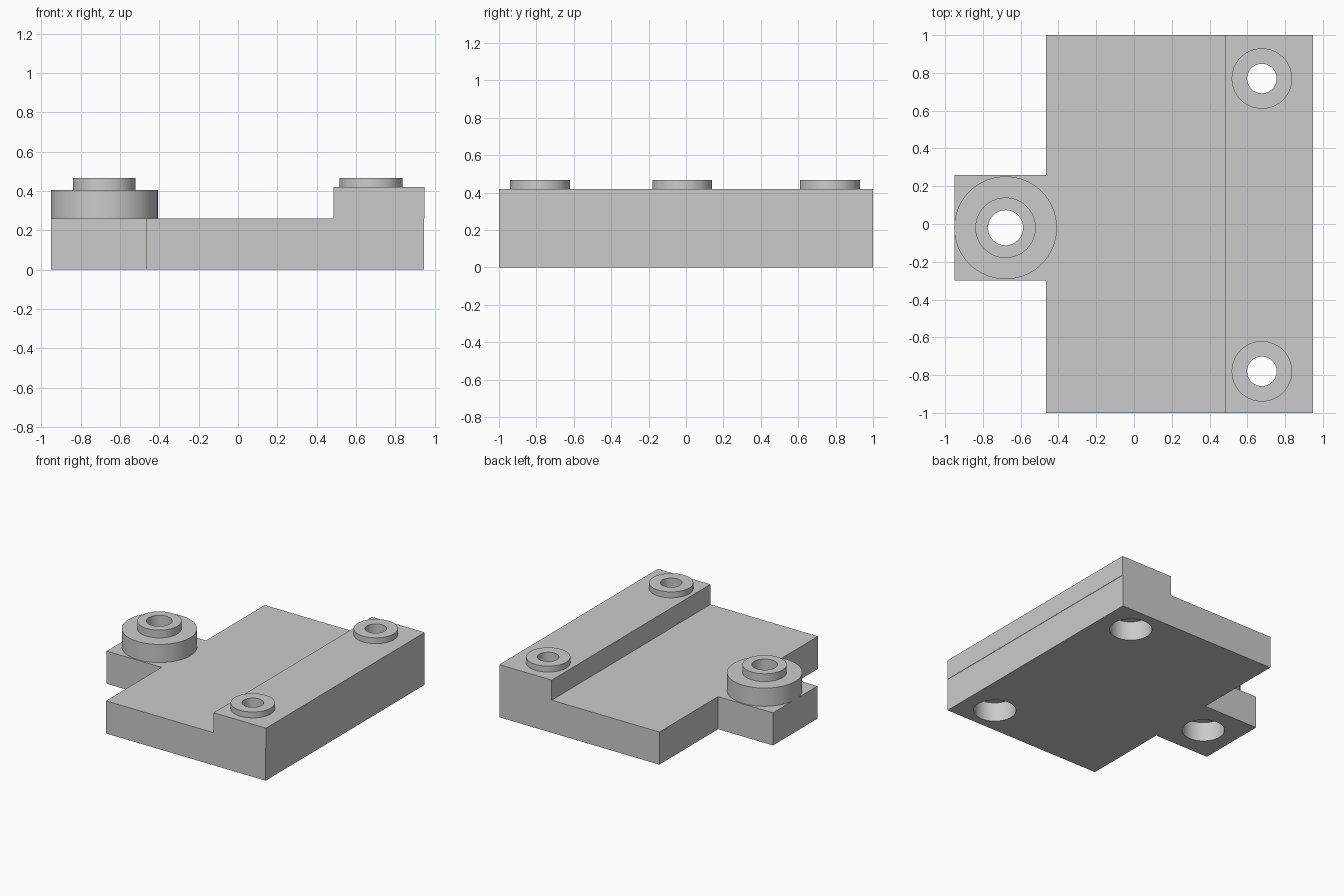
import bpy
import bmesh
import math

if "Cube" in bpy.data.objects:
    bpy.data.objects.remove(bpy.data.objects["Cube"], do_unlink=True)

grey = bpy.data.materials.new("light_grey")
grey.use_nodes = True
colour = (0.6, 0.6, 0.6, 1)
grey.diffuse_color = colour
grey.node_tree.nodes["Principled BSDF"].inputs["Base Color"].default_value = colour


def finish(name, bm):
    """Turn a bmesh into a named grey object."""
    bmesh.ops.recalc_face_normals(bm, faces=bm.faces)
    mesh = bpy.data.meshes.new(name)
    bm.to_mesh(mesh)
    bm.free()
    mesh.materials.append(grey)
    obj = bpy.data.objects.new(name, mesh)
    bpy.context.collection.objects.link(obj)
    return obj


def prism(name, outline, bottom, top):
    """Extrude a flat outline upwards."""
    bm = bmesh.new()
    face = bm.faces.new([bm.verts.new((x, y, bottom)) for x, y in outline])
    ext = bmesh.ops.extrude_face_region(bm, geom=[face])["geom"]
    moved = [v for v in ext if isinstance(v, bmesh.types.BMVert)]
    bmesh.ops.translate(bm, verts=moved, vec=(0, 0, top - bottom))
    return finish(name, bm)


def lathe(name, centre, profile):
    """Revolve a (radius, z) profile around a vertical axis."""
    cx, cy = centre
    bm = bmesh.new()
    verts = [bm.verts.new((cx + r, cy, z)) for r, z in profile]
    edges = [bm.edges.new(pair) for pair in zip(verts, verts[1:])]
    bmesh.ops.spin(bm, geom=verts + edges, cent=(cx, cy, 0), axis=(0, 0, 1),
                   angle=math.tau, steps=64)
    bmesh.ops.remove_doubles(bm, verts=bm.verts, dist=0.0001)
    return finish(name, bm)


BASE_TOP, RAIL_TOP, BOSS_TOP = 0.26, 0.42, 0.467
BOSS_R, BORE_R, BORE_DEPTH = 0.16, 0.155, 0.154
left, right, step = -0.465, 0.945, 0.485
tab_x, tab_low, tab_high = -0.95, -0.30, 0.26
drum_at, back_at, front_at = (-0.68, -0.02), (0.677, 0.77), (0.677, -0.78)

# Plate with its side tab, and the raised rail
base = prism("base_plate", [(left, -1), (right, -1), (right, 1), (left, 1),
                            (left, tab_high), (tab_x, tab_high),
                            (tab_x, tab_low), (left, tab_low)], 0, BASE_TOP)
edge = right + 0.003
rail = prism("raised_rail", [(step, -1), (edge, -1), (edge, 1), (step, 1)],
             BASE_TOP, RAIL_TOP)

# Round bosses
drum = lathe("stepped_boss", drum_at, [
    (0, BASE_TOP), (0.272, BASE_TOP), (0.272, 0.405),
    (BOSS_R, 0.405), (BOSS_R, BOSS_TOP), (0, BOSS_TOP)])
flat = [(0, RAIL_TOP), (BOSS_R, RAIL_TOP), (BOSS_R, BOSS_TOP), (0, BOSS_TOP)]
back_boss = lathe("back_boss", back_at, flat)
front_boss = lathe("front_boss", front_at, flat)


# Through holes, counterbored from underneath
def drill(centre, hole_r, parts):
    cutter = lathe("hole_cutter", centre, [
        (0, -0.1), (BORE_R, -0.1), (BORE_R, BORE_DEPTH),
        (hole_r, BORE_DEPTH), (hole_r, 0.6), (0, 0.6)])
    cutter.hide_render = True
    for part in parts:
        mod = part.modifiers.new("hole", "BOOLEAN")
        mod.operation = "DIFFERENCE"
        mod.solver = "EXACT"
        mod.object = cutter
        bpy.context.view_layer.objects.active = part
        bpy.ops.object.modifier_apply(modifier=mod.name)
    bpy.data.objects.remove(cutter, do_unlink=True)


drill(drum_at, 0.093, [base, drum])
drill(back_at, 0.078, [base, rail, back_boss])
drill(front_at, 0.078, [base, rail, front_boss])

# Smooth round walls, sharp edges
bpy.ops.object.select_all(action="DESELECT")
for part in (base, rail, drum, back_boss, front_boss):
    part.select_set(True)
bpy.context.view_layer.objects.active = base
bpy.ops.object.shade_smooth_by_angle(angle=math.radians(30))
